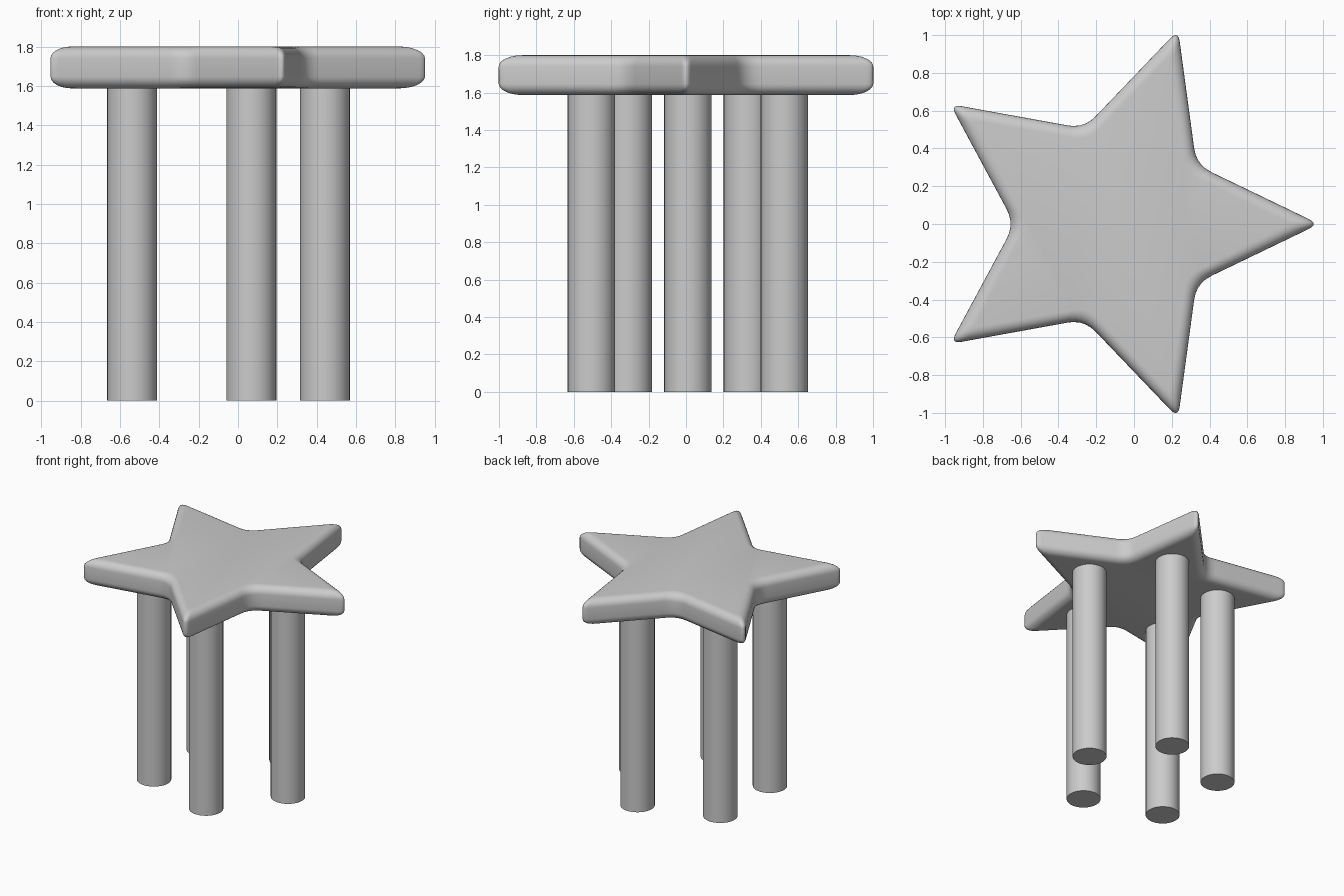
import bpy, bmesh, math
from mathutils import Vector

if "Cube" in bpy.data.objects:
    bpy.data.objects.remove(bpy.data.objects["Cube"])

CX = -0.10


def polar(r, a):
    return Vector((r * math.cos(a), r * math.sin(a)))


def star_outline(tip=1.08, notch=0.532, steps=5):
    """Five-pointed star with rounded tips and notches, centred on its own origin."""
    corners = [polar(notch if i % 2 else tip, i * math.pi / 5) for i in range(10)]
    pts = []
    for i, c in enumerate(corners):
        t = 0.09 if i % 2 else 0.062
        a = c + (corners[i - 1] - c).normalized() * t
        b = c + (corners[(i + 1) % 10] - c).normalized() * t
        for k in range(steps + 1):
            u = k / steps
            pts.append(a * (1 - u) ** 2 + c * 2 * u * (1 - u) + b * u * u)
    return pts


def smooth(obj, angle):
    bpy.ops.object.select_all(action='DESELECT')
    obj.select_set(True)
    bpy.context.view_layer.objects.active = obj
    bpy.ops.object.shade_smooth_by_angle(angle=math.radians(angle))


# Star seat: stacked outlines, scaled inward to round the top and bottom rims
Z0, Z1, INSET, RISE, APOTHEM, N = 1.587, 1.80, 0.06, 0.06, 0.468, 6
half = [(INSET * (1 - math.cos(a)), RISE * (1 - math.sin(a)))
        for a in (math.pi / 2 * k / N for k in range(N + 1))]
profile = [(d, Z0 + h) for d, h in reversed(half)] + [(d, Z1 - h) for d, h in half]

outline = star_outline()
bm = bmesh.new()
rings = []
for d, z in profile:
    s = 1 - d / APOTHEM
    rings.append([bm.verts.new((CX + p.x * s, p.y * s, z)) for p in outline])
n = len(outline)
for lo, hi in zip(rings, rings[1:]):
    for i in range(n):
        j = (i + 1) % n
        bm.faces.new((lo[i], lo[j], hi[j], hi[i]))
bm.faces.new(rings[0][::-1])
bm.faces.new(rings[-1])
mesh = bpy.data.meshes.new("star_seat")
bm.to_mesh(mesh)
bm.free()
seat = bpy.data.objects.new("star_seat", mesh)
bpy.context.collection.objects.link(seat)
smooth(seat, 40)

# Five round legs, one under each point
LEG_TOP = 1.61
for i in range(5):
    p = polar(0.542, i * 2 * math.pi / 5)
    bpy.ops.mesh.primitive_cylinder_add(vertices=32, radius=0.127, depth=LEG_TOP,
                                        location=(CX + p.x, p.y + 0.01, LEG_TOP / 2))
    leg = bpy.context.object
    leg.name = f"leg_{i + 1}"
    smooth(leg, 40)
